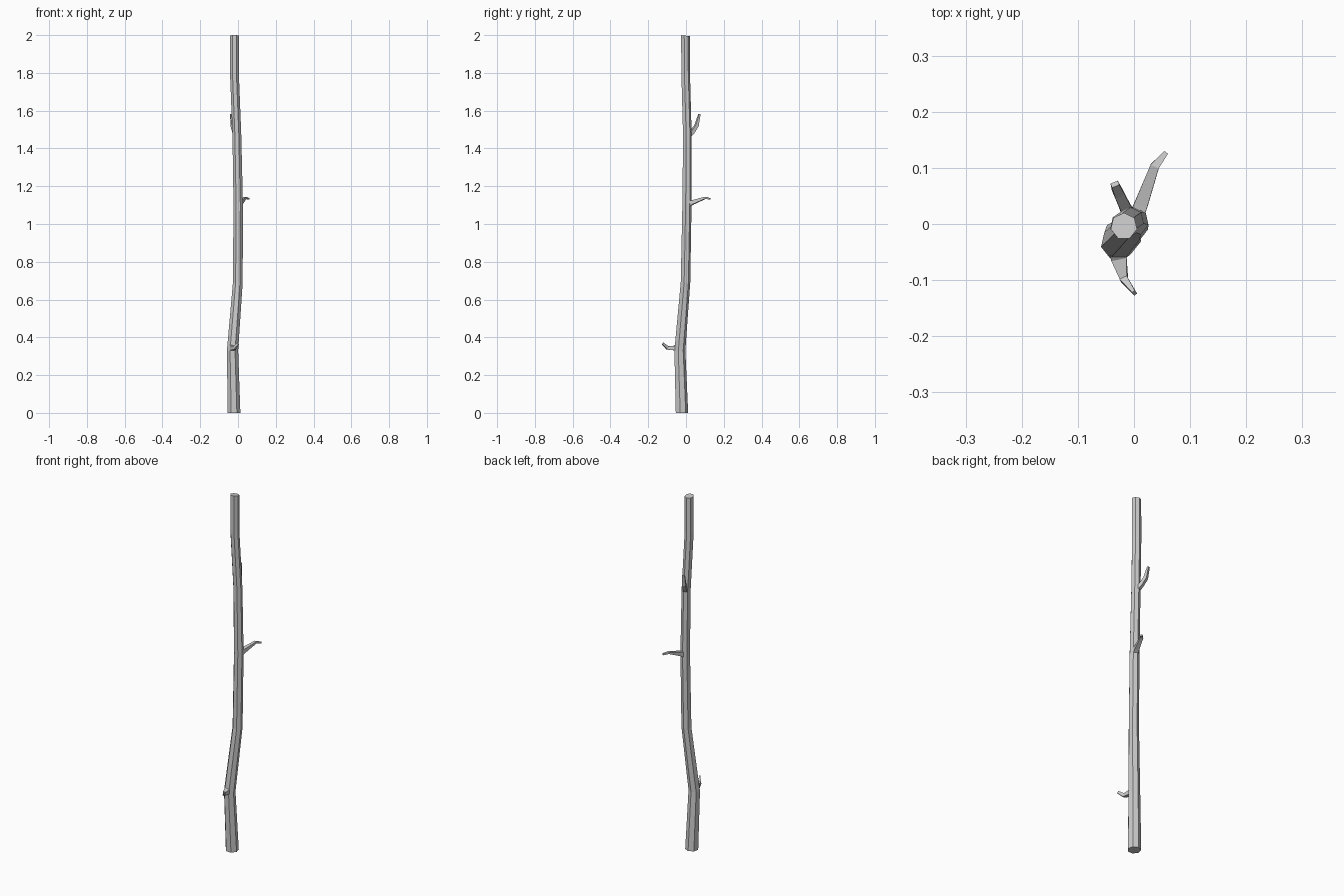
import bpy, bmesh, math
from mathutils import Vector

if "Cube" in bpy.data.objects:
    bpy.data.objects.remove(bpy.data.objects["Cube"])


def loft(name, rings):
    """Skin a list of equal-length vertex rings and cap both ends."""
    bm = bmesh.new()
    loops = [[bm.verts.new(p) for p in r] for r in rings]
    n = len(loops[0])
    for a, b in zip(loops, loops[1:]):
        for i in range(n):
            j = (i + 1) % n
            bm.faces.new((a[i], a[j], b[j], b[i]))
    bm.faces.new(loops[0][::-1])
    bm.faces.new(loops[-1])
    bmesh.ops.recalc_face_normals(bm, faces=bm.faces)
    mesh = bpy.data.meshes.new(name)
    bm.to_mesh(mesh)
    bm.free()
    ob = bpy.data.objects.new(name, mesh)
    bpy.context.collection.objects.link(ob)
    return ob


# Trunk: crooked seven-sided pole (x, y, z, radius)
trunk = [
    (-0.021, -0.023, 0.00, 0.0345),
    (-0.029, -0.034, 0.33, 0.0305),
    (-0.001, -0.004, 0.69, 0.0265),
    (0.001, 0.004, 1.11, 0.0255),
    (-0.006, 0.006, 1.47, 0.0240),
    (-0.019, -0.003, 1.80, 0.0240),
    (-0.018, -0.004, 1.997, 0.0240),
]
rings = []
for k, (x, y, z, r) in enumerate(trunk):
    tilt = -0.12 if k == len(trunk) - 1 else 0.0
    ring = []
    for i in range(7):
        a = math.radians(90) + math.tau * i / 7
        dy = r * math.sin(a)
        ring.append((x + r * math.cos(a), y + dy, z + tilt * dy))
    rings.append(ring)
loft("trunk", rings)


def twig(name, path):
    """Four-sided tapering stub; path rows are x, y, z, half width, half height."""
    pts = [Vector(p[:3]) for p in path]
    rings = []
    for k, p in enumerate(pts):
        t = (pts[min(k + 1, len(pts) - 1)] - pts[max(k - 1, 0)]).normalized()
        side = t.cross(Vector((0, 0, 1))).normalized()
        up = side.cross(t)
        w, h = path[k][3:]
        rings.append([p + side * w * a + up * h * b
                      for a, b in ((-1, -1), (1, -1), (1, 1), (-1, 1))])
    loft(name, rings)


# Broken twigs
twig("lower_twig", [(-0.029, -0.045, 0.350, 0.015, 0.015),
                    (-0.027, -0.062, 0.343, 0.014, 0.012),
                    (-0.018, -0.098, 0.344, 0.007, 0.009),
                    (0.001, -0.123, 0.367, 0.003, 0.006)])
twig("middle_twig", [(0.006, 0.018, 1.108, 0.013, 0.014),
                     (0.013, 0.036, 1.115, 0.012, 0.011),
                     (0.037, 0.103, 1.139, 0.008, 0.005),
                     (0.057, 0.127, 1.133, 0.004, 0.004)])
twig("upper_twig", [(-0.010, 0.018, 1.474, 0.011, 0.012),
                    (-0.017, 0.033, 1.487, 0.010, 0.010),
                    (-0.028, 0.056, 1.521, 0.009, 0.009),
                    (-0.034, 0.071, 1.582, 0.007, 0.004)])
